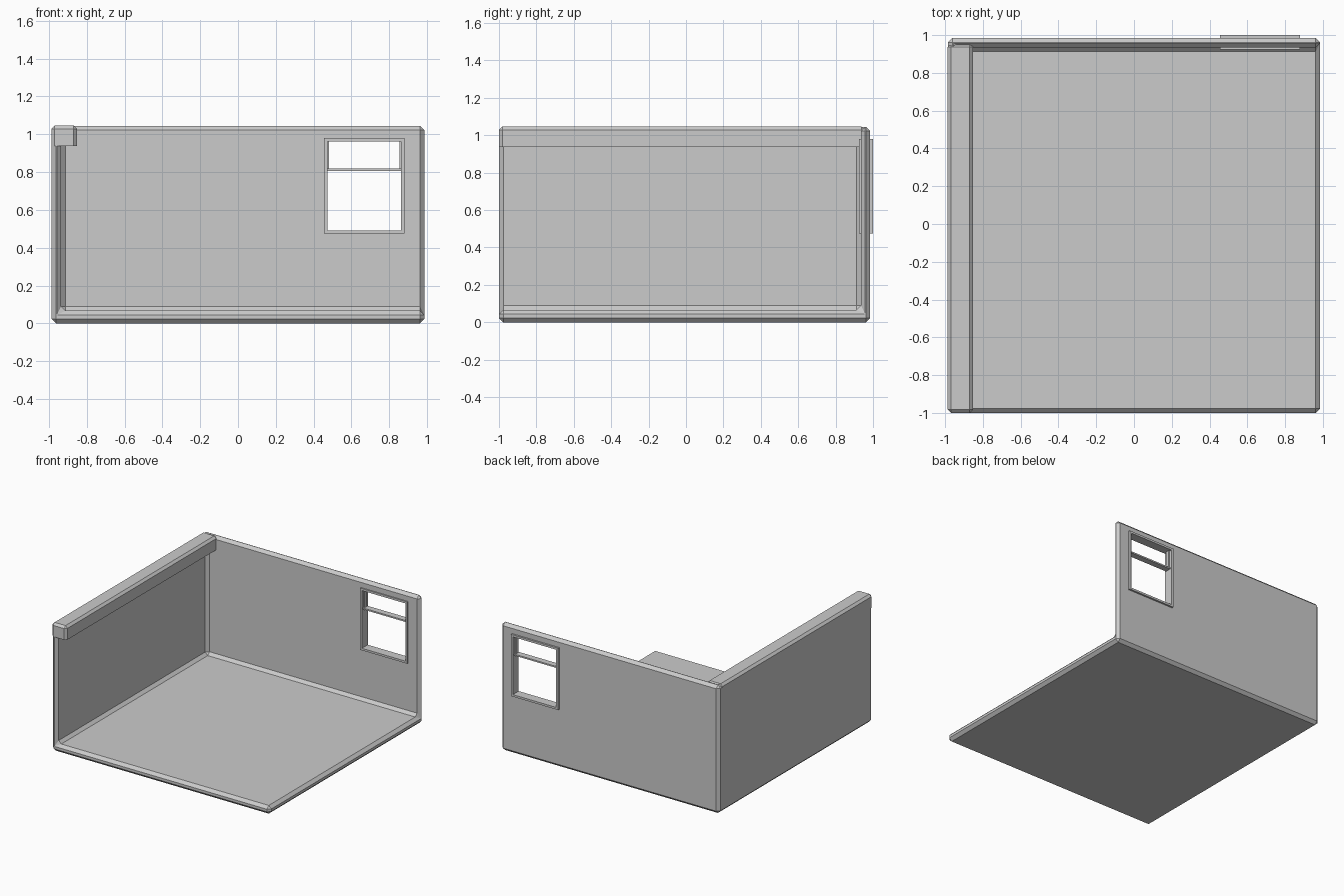
import bpy, bmesh

if "Cube" in bpy.data.objects:
    bpy.data.objects.remove(bpy.data.objects["Cube"])


def box(name, x, y, z):
    """Axis-aligned box from (min, max) pairs."""
    bm = bmesh.new()
    bmesh.ops.create_cube(bm, size=1)
    for v in bm.verts:
        for i, (lo, hi) in enumerate((x, y, z)):
            v.co[i] = hi if v.co[i] > 0 else lo
    me = bpy.data.meshes.new(name)
    bm.to_mesh(me)
    bm.free()
    ob = bpy.data.objects.new(name, me)
    bpy.context.collection.objects.link(ob)
    return ob


def cut(ob, cutter):
    m = ob.modifiers.new("cut", 'BOOLEAN')
    m.operation = 'DIFFERENCE'
    m.solver = 'EXACT'
    m.object = cutter
    cutter.hide_render = True
    cutter.hide_viewport = True
    cutter.display_type = 'WIRE'


def bevel(ob, width):
    m = ob.modifiers.new("bevel", 'BEVEL')
    m.width = width
    m.segments = 1
    m.limit_method = 'ANGLE'
    return m


# Room corner: floor, left wall and back wall with chamfered edges
room = box("room_shell", (-0.985, 0.985), (-1, 0.985), (0, 1.045))
cut(room, box("room_cutter", (-0.935, 2), (-2, 0.935), (0.067, 2)))
bevel(room, 0.023)
cut(room, box("window_cutter", (0.462, 0.873), (0.8, 1.2), (0.482, 0.973)))

# Ceiling beam along the left wall, chamfered except at its underside
beam = box("ceiling_beam", (-0.987, -0.852), (-1, 0.955), (0.937, 1.047))
bm = bmesh.new()
bm.from_mesh(beam.data)
edges = [e for e in bm.edges if max(v.co.z for v in e.verts) > 1]
bmesh.ops.bevel(bm, geom=edges, offset=0.018, segments=1, affect='EDGES')
bm.to_mesh(beam.data)
bm.free()

# Window frame
X0, X1, Z0, Z1, W = 0.455, 0.88, 0.475, 0.98, 0.017
DEPTH = (0.925, 1.0)
frame = box("window_frame", (X0, X1), DEPTH, (Z0, Z1))
cut(frame, box("frame_cutter", (X0 + W, X1 - W), (0.8, 1.2), (Z0 + W, Z1 - W)))

# Upper sash: cross bar and slim side rails
box("sash_bar", (X0 + W, X1 - W), (0.935, 0.985), (0.806, 0.818))
for side, x in (("left", X0 + W), ("right", X1 - W - 0.01)):
    box("sash_rail_" + side, (x, x + 0.01), (0.945, 0.975), (0.818, Z1 - W))
